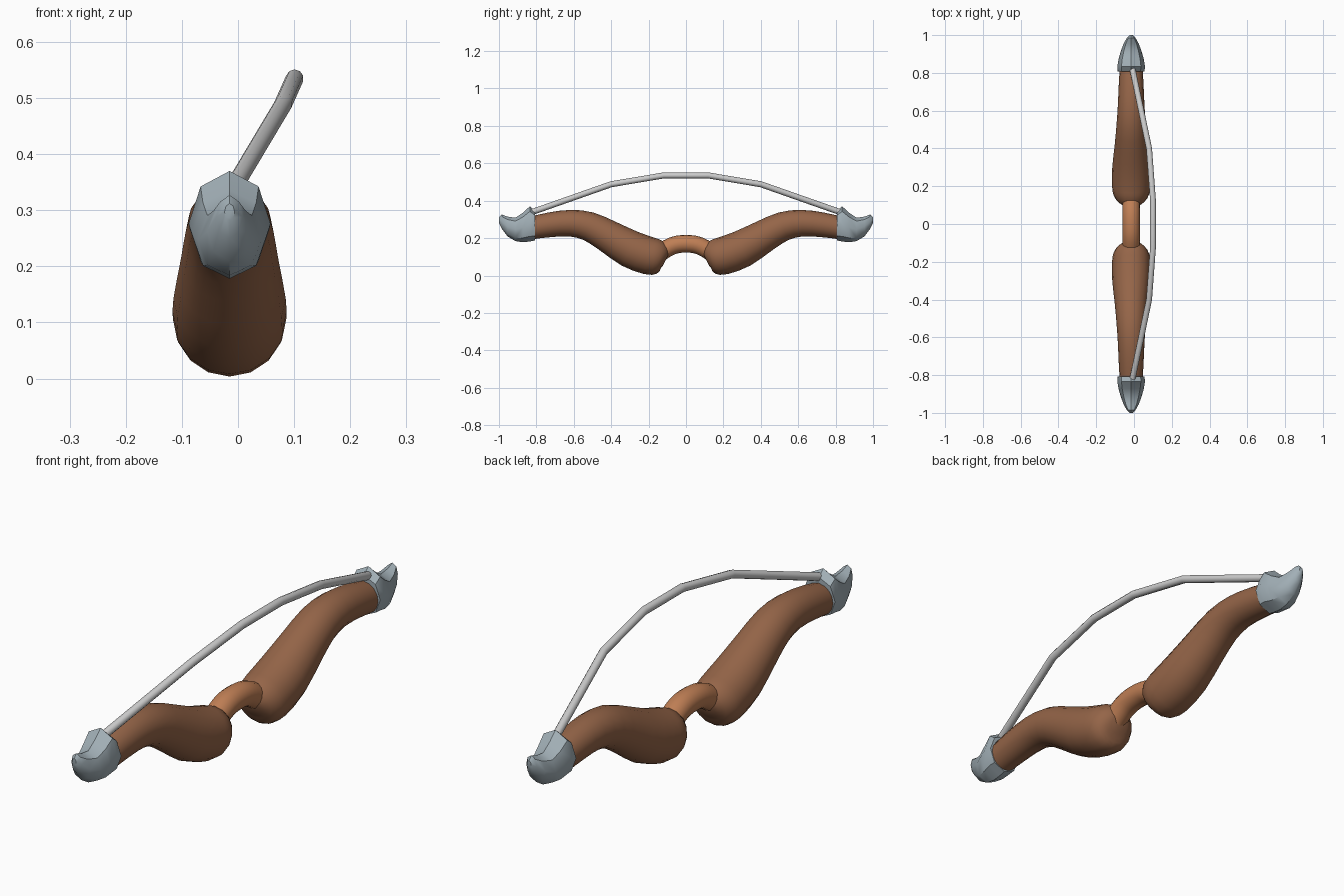
import bpy, bmesh, math
from mathutils import Vector

if "Cube" in bpy.data.objects:
    bpy.data.objects.remove(bpy.data.objects["Cube"])

CX = -0.015  # centre plane of the bow body


def material(name, rgb):
    m = bpy.data.materials.new(name)
    m.diffuse_color = (*rgb, 1)
    m.use_nodes = True
    m.node_tree.nodes["Principled BSDF"].inputs["Base Color"].default_value = m.diffuse_color
    return m


def loft(name, rings, mat=None, mirror=False, angle=40):
    """Skin a list of vertex rings, closing both ends."""
    bm = bmesh.new()
    rows = [[bm.verts.new(p) for p in ring] for ring in rings]
    n = len(rows[0])
    for a, b in zip(rows, rows[1:]):
        for i in range(n):
            j = (i + 1) % n
            bm.faces.new((a[i], a[j], b[j], b[i]))
    bm.faces.new(rows[0])
    bm.faces.new(rows[-1])
    bmesh.ops.recalc_face_normals(bm, faces=bm.faces)
    me = bpy.data.meshes.new(name)
    bm.to_mesh(me)
    bm.free()
    ob = bpy.data.objects.new(name, me)
    bpy.context.collection.objects.link(ob)
    if mat:
        me.materials.append(mat)
    bpy.ops.object.select_all(action='DESELECT')
    bpy.context.view_layer.objects.active = ob
    ob.select_set(True)
    bpy.ops.object.shade_smooth_by_angle(angle=math.radians(angle))
    if mirror:
        mod = ob.modifiers.new("mirror", 'MIRROR')
        mod.use_axis = (False, True, False)
        mod.use_clip = False
        mod.use_mirror_merge = False
    return ob


def smooth_path(pts, steps):
    """Catmull-Rom interpolation through (x, y, z, radius) points."""
    p = [Vector(q) for q in pts]
    p = [2 * p[0] - p[1]] + p + [2 * p[-1] - p[-2]]
    out = []
    for a, b, c, d in zip(p, p[1:], p[2:], p[3:]):
        for s in range(steps):
            t = s / steps
            out.append(0.5 * (2 * b + (c - a) * t + (2 * a - 5 * b + 4 * c - d) * t ** 2
                              + (3 * b - a - 3 * c + d) * t ** 3))
    return out + [p[-2]]


def tube_rings(path, sides):
    rings = []
    for i, p in enumerate(path):
        a, b = path[max(i - 1, 0)], path[min(i + 1, len(path) - 1)]
        t = (b.xyz - a.xyz).normalized()
        up = t.cross(Vector((-1, 0, 0))).normalized()
        side = t.cross(up)
        rings.append([p.xyz + p.w * (math.cos(k * math.tau / sides) * up
                                     + math.sin(k * math.tau / sides) * side)
                      for k in range(sides)])
    return rings


wood = material("limb_wood", (0.30, 0.13, 0.065))
leather = material("grip_leather", (0.52, 0.21, 0.09))
steel = material("tip_metal", (0.36, 0.43, 0.47))

# Recurved limbs
limb = [(0.105, 0.09, 0.04), (0.122, 0.097, 0.074), (0.155, 0.102, 0.094),
        (0.20, 0.106, 0.101), (0.30, 0.143, 0.1), (0.42, 0.212, 0.087),
        (0.52, 0.263, 0.078), (0.62, 0.28, 0.071), (0.73, 0.271, 0.066),
        (0.84, 0.252, 0.06)]
loft("limbs", tube_rings(smooth_path([(CX, *p) for p in limb], 2), 16), wood, True)

# Arched grip
half = [(0.06, 0.163), (0.115, 0.137), (0.16, 0.105)]
arch = [(-y, z) for y, z in reversed(half)] + [(0, 0.170)] + half
loft("grip", tube_rings(smooth_path([(CX, y, z, 0.047) for y, z in arch], 3), 16), leather)

# Metal tips: y, half width, top, bottom
tip = [(0.807, 0.071, 0.345, 0.188), (0.835, 0.073, 0.37, 0.182),
       (0.872, 0.067, 0.336, 0.178), (0.912, 0.056, 0.309, 0.184),
       (0.955, 0.040, 0.315, 0.210), (0.985, 0.023, 0.327, 0.250),
       (1.0, 0.009, 0.312, 0.282)]
rings = [[(CX + w * math.sin(k * math.tau / 8), y,
           (t + b) / 2 + (t - b) / 2 * math.cos(k * math.tau / 8)) for k in range(8)]
         for y, w, t, b in tip]
loft("tips", rings, steel, True)

# Bowstring, pulled slightly to one side
half = [(0.101, 0.12, 0.535), (0.08, 0.40, 0.488), (-0.01, 0.83, 0.337)]
string = [Vector((x, -y, z, 0.016)) for x, y, z in reversed(half)]
string += [Vector((x, y, z, 0.016)) for x, y, z in half]
loft("bowstring", tube_rings(string, 10), None)
